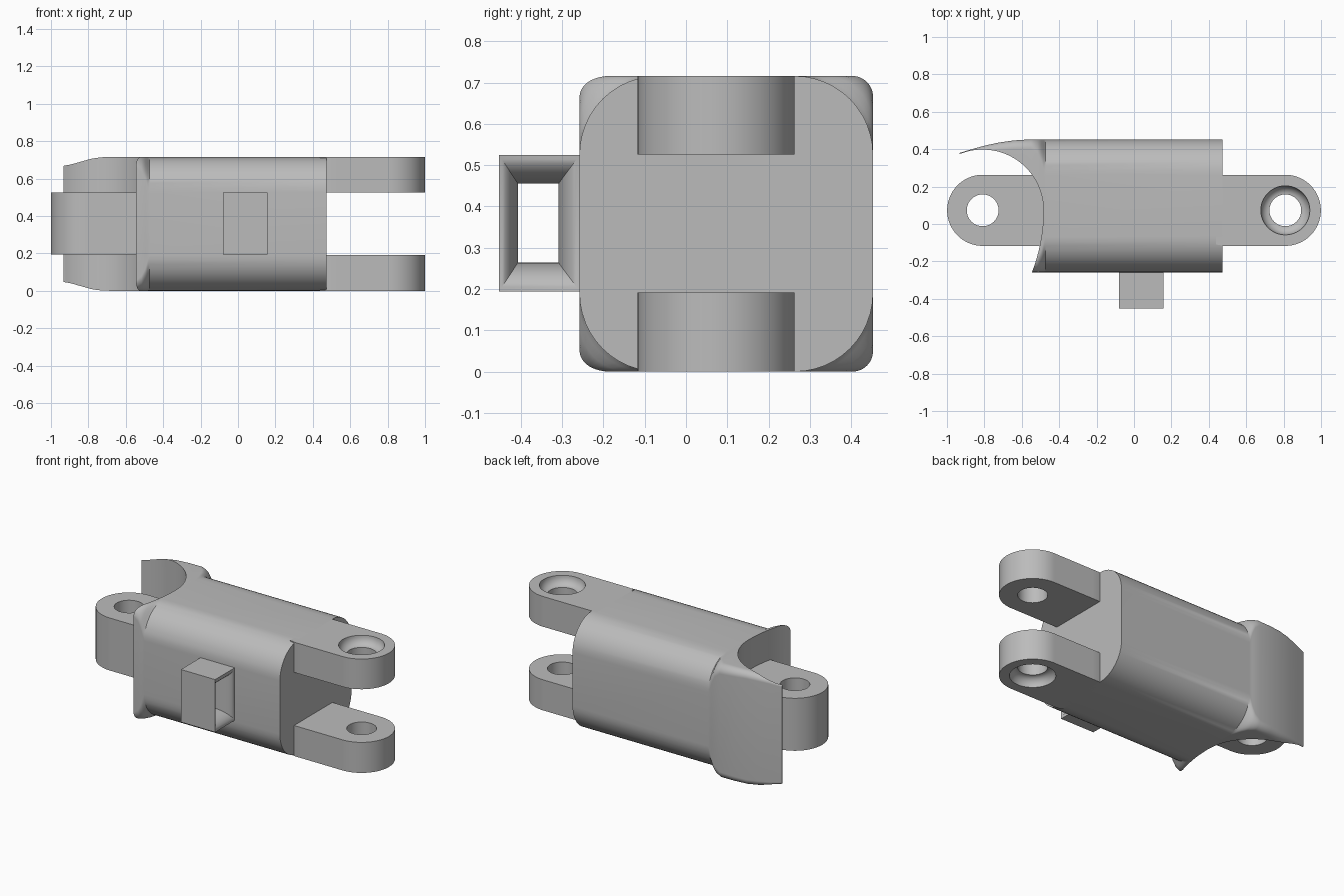
import bpy, bmesh, math
from math import sin, cos, pi, sqrt

cube = bpy.data.objects.get("Cube")
if cube:
    bpy.data.objects.remove(cube, do_unlink=True)

grey = bpy.data.materials.new("light_grey")
grey.use_nodes = True
GREY = (0.5, 0.5, 0.5, 1)
grey.diffuse_color = GREY
grey.node_tree.nodes["Principled BSDF"].inputs["Base Color"].default_value = GREY

HEIGHT = 0.716
PIN_Y = 0.073      # pivot line of both hinges
PIN_X = 0.809


def loft(name, rings, closed=False):
    """Bridge equal-sized rings; cap the ends unless the loft closes on itself."""
    bm = bmesh.new()
    loops = [[bm.verts.new(p) for p in ring] for ring in rings]
    pairs = list(zip(loops, loops[1:]))
    if closed:
        pairs.append((loops[-1], loops[0]))
    else:
        bm.faces.new(loops[0])
        bm.faces.new(loops[-1])
    n = len(loops[0])
    for a, b in pairs:
        for i in range(n):
            j = (i + 1) % n
            bm.faces.new((a[i], a[j], b[j], b[i]))
    bmesh.ops.recalc_face_normals(bm, faces=bm.faces)
    mesh = bpy.data.meshes.new(name)
    bm.to_mesh(mesh)
    bm.free()
    mesh.materials.append(grey)
    ob = bpy.data.objects.new(name, mesh)
    bpy.context.collection.objects.link(ob)
    return ob


def select(ob):
    bpy.ops.object.select_all(action='DESELECT')
    ob.select_set(True)
    bpy.context.view_layer.objects.active = ob


def smooth(ob):
    select(ob)
    bpy.ops.object.shade_smooth_by_angle(angle=math.radians(32))


def rounded_section(x, y0, y1, inset, r, steps=12):
    """Rounded rectangle across the body at station x."""
    z0, z1 = inset, HEIGHT - inset
    corners = [(y1 - r, z1 - r), (y0 + r, z1 - r), (y0 + r, z0 + r), (y1 - r, z0 + r)]
    return [(x, cy + r * cos(a), cz + r * sin(a))
            for q, (cy, cz) in enumerate(corners)
            for a in [(q + s / steps) * pi / 2 for s in range(steps + 1)]]


# Body: rounded block whose corners swell to a square end with a swept wing
# Stations: x, back y, top and bottom inset, corner radius
stations = [(0.472, 0.453, 0, 0.19), (-0.472, 0.453, 0, 0.19),
            (-0.482, 0.453, 0, 0.165), (-0.495, 0.453, 0, 0.12),
            (-0.515, 0.453, 0, 0.08), (-0.55, 0.453, 0, 0.05),
            (-0.64, 0.447, 0, 0.045), (-0.72, 0.436, 0.001, 0.04),
            (-0.79, 0.421, 0.009, 0.035), (-0.86, 0.402, 0.024, 0.025),
            (-0.933, 0.38, 0.046, 0.012)]
body = loft("body", [rounded_section(x, -0.258, y, i, r) for x, y, i, r in stations])

# Cutter: concave pocket around the rear hinge, flattening towards the front
R_BACK, R_FRONT = 0.325, 0.92
edge_x = -PIN_X + R_BACK
outline = [(-PIN_X + R_BACK * cos(a), PIN_Y + R_BACK * sin(a))
           for a in [math.radians(112) * (1 - k / 32) for k in range(33)]]
outline += [(edge_x - R_FRONT * (1 - cos(a)), PIN_Y - R_FRONT * sin(a))
            for a in [k * 0.04 for k in range(1, 14)]]
outline += [(-1.3, outline[-1][1]), (-1.3, outline[0][1])]
cutter = loft("pocket_cutter", [[(x, y, z) for x, y in outline] for z in (-0.2, 1)])
cutter.hide_render = True

cut = body.modifiers.new("pocket", 'BOOLEAN')
cut.operation = 'DIFFERENCE'
cut.solver = 'EXACT'
cut.object = cutter
select(body)
bpy.ops.object.modifier_apply(modifier=cut.name)
bpy.data.objects.remove(cutter, do_unlink=True)
smooth(body)


def hinge_lug(name, side, z0, z1, bowl_z=None, n=96):
    """Round-ended lug with a pin hole; bowl_z picks the recessed face."""
    width, length, hole = 0.19, 0.37, 0.085
    angles = [2 * pi * k / n for k in range(n)]

    def reach(a):
        c, s = cos(a), sin(a)
        if c >= -1e-6:
            return width
        return min(length / -c, width / max(abs(s), 1e-6))

    def ring(radius, z):
        return [(side * (PIN_X + radius(a) * cos(a)), PIN_Y + radius(a) * sin(a), z)
                for a in angles]

    def hole_ring(r, z):
        return ring(lambda a: r, z)

    rings = [ring(reach, z0), ring(reach, z1)]
    if bowl_z is None:
        rings += [hole_ring(hole, z1), hole_ring(hole, z0)]
    else:
        other = z0 if bowl_z == z1 else z1
        inward = 1 if other > bowl_z else -1
        bowl = [hole_ring(hole + 0.046 * cos(t), bowl_z + inward * 0.055 * sin(t))
                for t in [k * pi / 16 for k in range(9)]]
        bore = bowl + [hole_ring(hole, other)]
        rings += bore if bowl_z == z1 else bore[::-1]
    smooth(loft(name, rings, closed=True))


# Fork at the left end, single tongue at the right end
hinge_lug("fork_lug_upper", 1, 0.526, HEIGHT, HEIGHT)
hinge_lug("fork_lug_lower", 1, 0, 0.192, 0)
hinge_lug("rear_tongue", -1, 0.195, 0.525)


# Guide loop on the front: square sleeve with a flared passage
def guide_ring(t):
    s = sqrt(max(0, 1 - t * t))
    x = 0.039 + 0.119 * t
    y0, y1 = -0.453 + 0.046 * s, -0.257 - 0.052 * s
    z0, z1 = 0.194 + 0.07 * s, 0.525 - 0.07 * s
    return [(x, y0, z0), (x, y1, z0), (x, y1, z1), (x, y0, z1)]


smooth(loft("guide_loop", [guide_ring(-cos(k * pi / 20)) for k in range(21)], closed=True))
